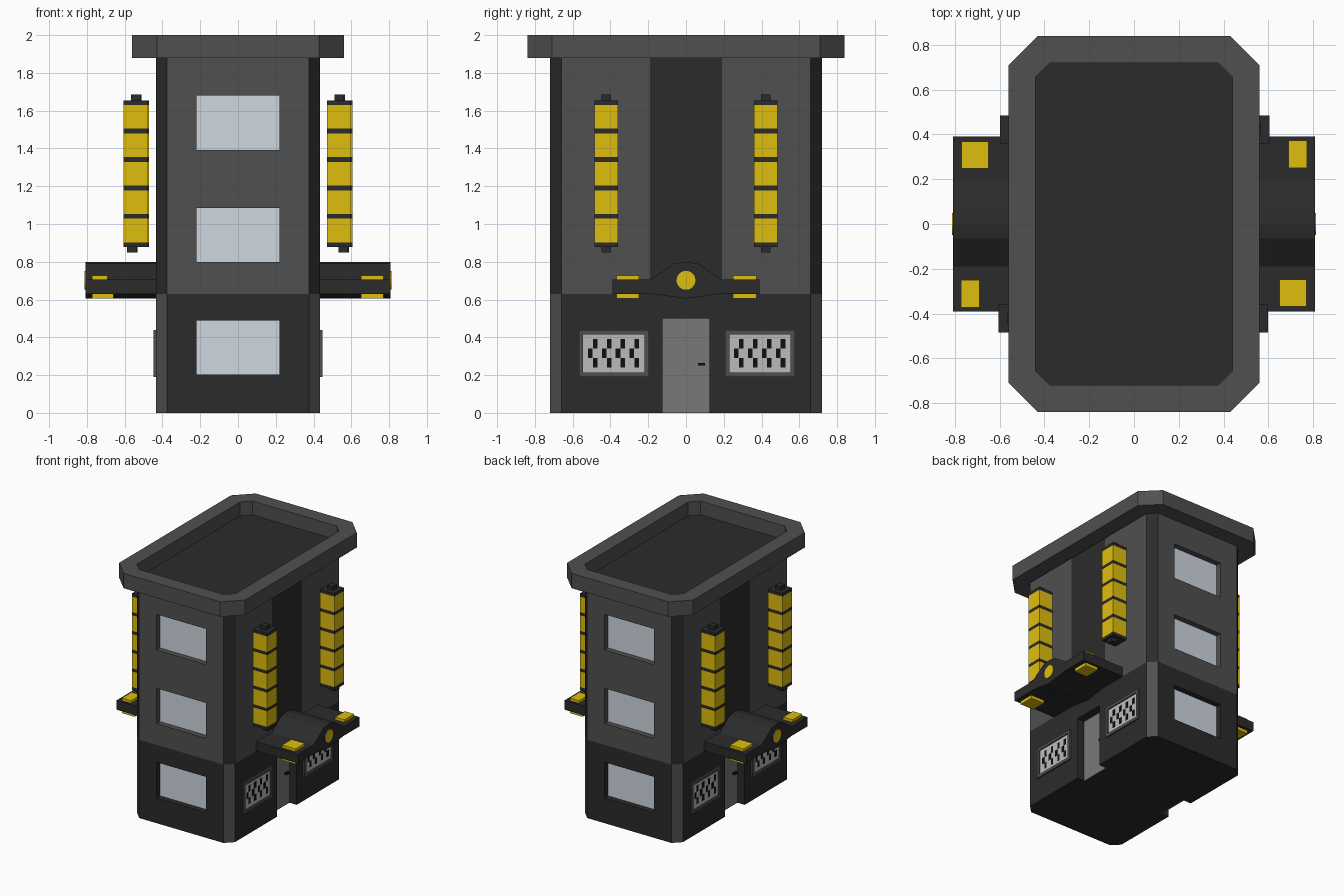
import bpy, bmesh, math
from mathutils import Matrix, Vector

if "Cube" in bpy.data.objects:
    bpy.data.objects.remove(bpy.data.objects["Cube"])


def mat(name, r, g=None, b=None):
    m = bpy.data.materials.new(name)
    m.diffuse_color = (r, r if g is None else g, r if b is None else b, 1)
    m.use_nodes = True
    m.node_tree.nodes["Principled BSDF"].inputs["Base Color"].default_value = m.diffuse_color
    return m


WALL = mat("wall_grey", 0.08)
DARK = mat("dark_grey", 0.024)
BLACK = mat("black", 0.005)
DOOR = mat("door_grey", 0.19)
PANEL = mat("panel_grey", 0.5)
GLASS = mat("pale_glass", 0.62, 0.68, 0.74)
YELLOW = mat("yellow", 0.74, 0.52, 0.004)


def finish(bm, name, *mats, both=True):
    """Make an object; 'both' adds a copy turned 180 degrees about z."""
    if both:
        new = bmesh.ops.duplicate(bm, geom=bm.verts[:] + bm.edges[:] + bm.faces[:])["geom"]
        verts = [g for g in new if isinstance(g, bmesh.types.BMVert)]
        bmesh.ops.rotate(bm, verts=verts, cent=(0, 0, 0), matrix=Matrix.Rotation(math.pi, 3, 'Z'))
    bmesh.ops.recalc_face_normals(bm, faces=bm.faces[:])
    me = bpy.data.meshes.new(name)
    bm.to_mesh(me)
    bm.free()
    for m in mats:
        me.materials.append(m)
    ob = bpy.data.objects.new(name, me)
    bpy.context.collection.objects.link(ob)
    return ob


def boxes(name, m, ranges, both=True):
    """One object from boxes given as (x0, x1, y0, y1, z0, z1)."""
    bm = bmesh.new()
    for x0, x1, y0, y1, z0, z1 in ranges:
        mx = (Matrix.Translation(((x0 + x1) / 2, (y0 + y1) / 2, (z0 + z1) / 2))
              @ Matrix.Diagonal((x1 - x0, y1 - y0, z1 - z0, 1)))
        bmesh.ops.create_cube(bm, size=1, matrix=mx)
    return finish(bm, name, m, both=both)


def extrude(bm, pts, vec):
    """Closed prism from a planar outline."""
    face = bm.faces.new([bm.verts.new(p) for p in pts])
    top = bmesh.ops.extrude_face_region(bm, geom=[face], use_keep_orig=True)["geom"]
    bmesh.ops.translate(bm, vec=vec, verts=[g for g in top if isinstance(g, bmesh.types.BMVert)])


def octagon(x, y, c, z, split=None):
    side = [(x, -y + c)] + ([(x, -split), (x, split)] if split else []) + [(x, y - c), (x - c, y)]
    half = [(x - c, -y)] + side
    # half outline plus its 180 degree turn
    return [(a, b, z) for a, b in half] + [(-a, -b, z) for a, b in half]


def walls(name, z0, z1, split, main, corner):
    bm = bmesh.new()
    extrude(bm, octagon(0.435, 0.72, 0.06, z0, split), (0, 0, z1 - z0))
    bm.normal_update()
    for f in bm.faces:
        n, c = f.normal, f.calc_center_median()
        diagonal = abs(n.x) > 0.3 and abs(n.y) > 0.3
        strip = split and abs(n.x) > 0.9 and abs(c.y) < 0.1
        f.material_index = 1 if diagonal or strip else 0
    return finish(bm, name, main, corner, both=False)


def cut(ob, cutter):
    cutter.hide_render = True
    cutter.hide_set(True)
    mod = ob.modifiers.new("cut", 'BOOLEAN')
    mod.object, mod.operation, mod.solver = cutter, 'DIFFERENCE', 'EXACT'


# Walls: dark ground storey, lighter upper storeys with dark corners and strip
ground_storey = walls("ground_storey", 0, 0.63, None, DARK, WALL)
upper_storeys = walls("upper_storeys", 0.63, 1.885, 0.19, WALL, DARK)
WINDOWS = [(0.203, 0.49), (0.80, 1.085), (1.393, 1.68)]
cut(ground_storey, boxes("ground_window_cutter", DARK, [(-0.22, 0.22, -0.8, -0.67, *WINDOWS[0])]))
cut(ground_storey, boxes("door_cutter", DARK, [(0.365, 0.5, -0.125, 0.125, -0.1, 0.50)]))
cut(upper_storeys, boxes("upper_window_cutter", WALL,
                         [(-0.22, 0.22, -0.8, -0.67, *w) for w in WINDOWS[1:]]))
boxes("window_glass", GLASS, [(-0.22, 0.22, -0.675, -0.665, *w) for w in WINDOWS])

# Doors and handles
boxes("door", DOOR, [(0.36, 0.37, -0.125, 0.125, 0, 0.50)])
boxes("door_handle", BLACK, [(0.37, 0.39, 0.064, 0.10, 0.25, 0.265)])

# Cornice ring and roof floor
bm = bmesh.new()
rings = [[bm.verts.new(p) for p in octagon(*a)] for a in (
    (0.56, 0.84, 0.13, 1.88), (0.56, 0.84, 0.13, 2.0),
    (0.44, 0.72, 0.065, 2.0), (0.44, 0.72, 0.065, 1.88))]
n = len(rings[0])
for k in range(4):
    a, b = rings[k], rings[(k + 1) % 4]
    for i in range(n):
        j = (i + 1) % n
        bm.faces.new((a[i], a[j], b[j], b[i]))
finish(bm, "cornice", WALL, both=False)
bm = bmesh.new()
extrude(bm, octagon(0.44, 0.72, 0.065, 1.88), (0, 0, 0.008))
finish(bm, "roof_floor", DARK, both=False)

# Latticed side windows: frame, pale panel, staggered black openings
frame, panel, holes = [], [], []
for y0 in (-0.567, 0.207):
    y1, z0, z1, t = y0 + 0.37, 0.19, 0.438, 0.023
    frame += [(0.42, 0.448, y0, y1, z0, z0 + t), (0.42, 0.448, y0, y1, z1 - t, z1),
              (0.42, 0.448, y0, y0 + t, z0 + t, z1 - t), (0.42, 0.448, y1 - t, y1, z0 + t, z1 - t)]
    panel.append((0.42, 0.438, y0 + t, y1 - t, z0 + t, z1 - t))
    for row in range(3):
        for col in range(4):
            y = y0 + (0.048 if row == 1 else 0.074) + col * 0.0735
            z = 0.241 + row * 0.05
            holes.append((0.43, 0.440, y, y + 0.024, z, z + 0.049))
boxes("lattice_frame", WALL, frame)
boxes("lattice_panel", PANEL, panel)
boxes("lattice_openings", BLACK, holes)

# Entrance canopies with a raised centre
bm = bmesh.new()
half = [(0.19, 0.705), (0.065, 0.79), (0.0, 0.80)]
top = [(0.39, 0.705)] + half + [(-y, z) for y, z in half[1::-1]] + [(-0.39, 0.705)]
outline = top + [(-0.39, 0.63), (-0.18, 0.63), (0, 0.605), (0.18, 0.63), (0.39, 0.63)]
extrude(bm, [(0.42, y, z) for y, z in outline], (0.388, 0, 0))
finish(bm, "canopy", DARK)

# Yellow canopy pads and round badge
boxes("canopy_pads", YELLOW, [
    (0.65, 0.77, -0.368, -0.248, 0.70, 0.727), (0.69, 0.773, 0.25, 0.372, 0.70, 0.727),
    (0.65, 0.77, -0.368, -0.248, 0.605, 0.635), (0.66, 0.773, 0.25, 0.372, 0.605, 0.635)])
bm = bmesh.new()
bmesh.ops.create_cone(bm, cap_ends=True, segments=24, radius1=0.05, radius2=0.05, depth=0.02,
                      matrix=Matrix.Translation((0.802, 0, 0.702)) @ Matrix.Rotation(math.pi / 2, 4, 'Y'))
finish(bm, "canopy_disc", YELLOW)

# Hanging lantern columns: yellow blocks, dark bands, caps and finials
lamps, bands = [], []
for yc, dx in ((-0.422, 0), (0.422, 0.006)):
    span = (0.472 + dx, 0.599 + dx, yc - 0.062, yc + 0.062)
    for i in range(5):
        z = 0.903 + i * 0.1505
        lamps.append((*span, z, z + 0.125))
        bands.append((*span, z - 0.0255, z))
    bands.append((*span, 1.63, 1.655))
    for xc, z0, z1 in ((0.536, 1.655, 1.685), (0.557, 0.849, 0.8775)):
        bands.append((xc - 0.025 + dx, xc + 0.025 + dx, yc - 0.026, yc + 0.026, z0, z1))
boxes("lantern_blocks", YELLOW, lamps)
boxes("lantern_bands", DARK, bands)
